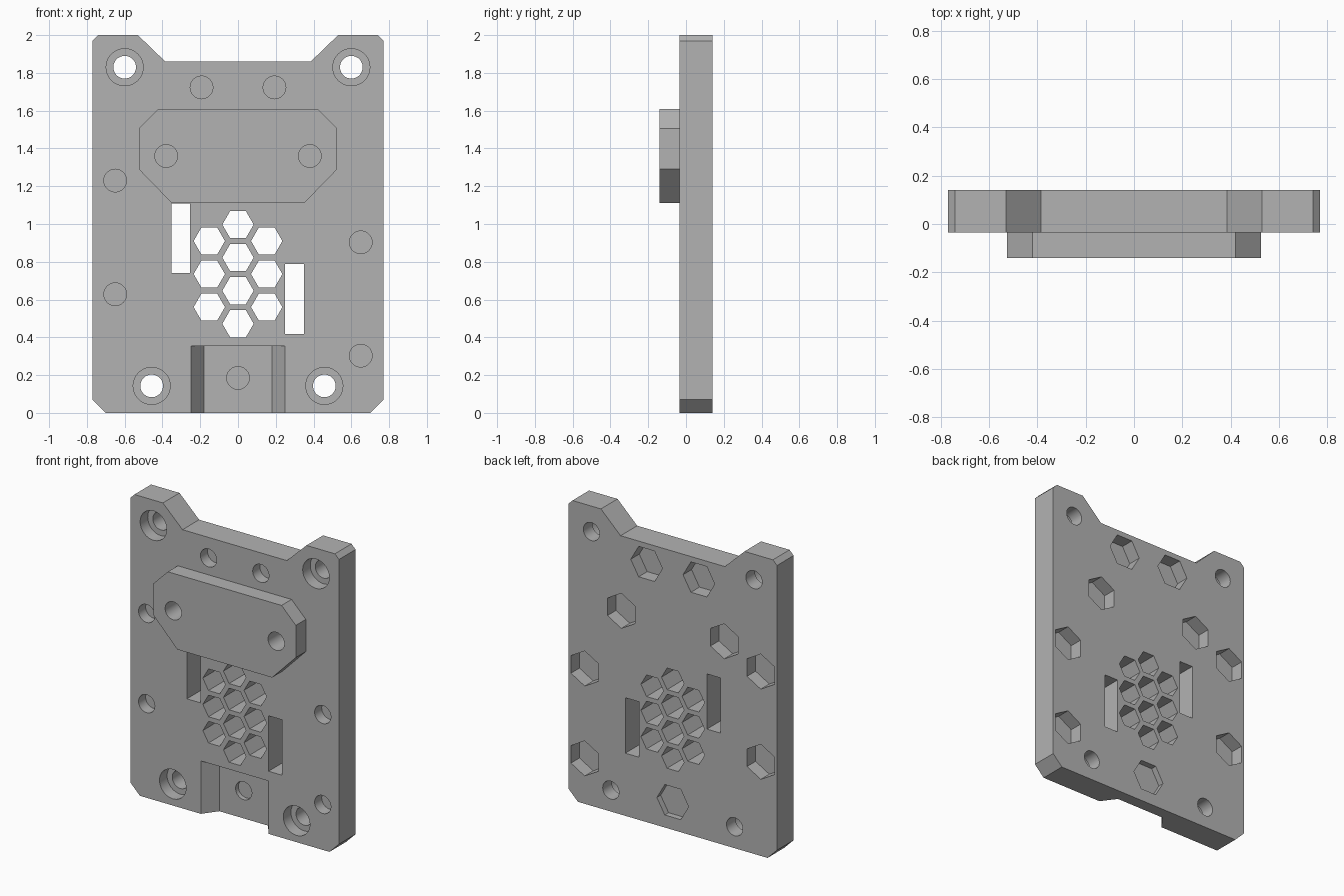
import bpy, bmesh
from math import cos, sin, pi, radians

if "Cube" in bpy.data.objects:
    bpy.data.objects.remove(bpy.data.objects["Cube"])

FRONT, BACK, BLOCK_FRONT = -0.035, 0.14, -0.14
NOTCH_FLOOR = 0.06
POCKET_FLOOR = 0.05
SKIN = 0.01  # thin web left between screw holes and nut pockets

grey = bpy.data.materials.new("grey plastic")
grey.use_nodes = True
grey.diffuse_color = (0.45, 0.45, 0.45, 1)
grey.node_tree.nodes["Principled BSDF"].inputs["Base Color"].default_value = grey.diffuse_color


def prism(bm, outline, y0, y1):
    """Extrude an outline of (x, z) points from y0 to y1."""
    low = [bm.verts.new((x, y0, z)) for x, z in outline]
    high = [bm.verts.new((x, y1, z)) for x, z in outline]
    n = len(outline)
    faces = [bm.faces.new(low), bm.faces.new(high)]
    for i in range(n):
        j = (i + 1) % n
        faces.append(bm.faces.new((low[i], low[j], high[j], high[i])))
    bmesh.ops.recalc_face_normals(bm, faces=faces)


def ring(x, z, r, sides, turn=0.0):
    return [(x + r * cos(turn + 2 * pi * i / sides), z + r * sin(turn + 2 * pi * i / sides))
            for i in range(sides)]


def mirrored(half):
    """Close a right-hand outline with its mirror image."""
    return half + [(-x, z) for x, z in reversed(half)]


def rect(x0, x1, z0, z1):
    return [(x0, z0), (x1, z0), (x1, z1), (x0, z1)]


def make_object(name, bm):
    mesh = bpy.data.meshes.new(name)
    bm.to_mesh(mesh)
    bm.free()
    mesh.materials.append(grey)
    obj = bpy.data.objects.new(name, mesh)
    bpy.context.collection.objects.link(obj)
    return obj


def combine(target, tool, operation):
    """Apply a boolean and drop the tool."""
    mod = target.modifiers.new(operation, "BOOLEAN")
    mod.operation, mod.object, mod.solver = operation, tool, "EXACT"
    mod.use_self = True
    bpy.context.view_layer.objects.active = target
    bpy.ops.object.modifier_apply(modifier=mod.name)
    bpy.data.objects.remove(tool)


# Main plate with chamfered corners and a dip in the top edge
bm = bmesh.new()
prism(bm, mirrored([(0.70, 0), (0.77, 0.07), (0.77, 1.97), (0.74, 2.0),
                    (0.53, 2.0), (0.385, 1.86)]), FRONT, BACK)
plate = make_object("mounting_plate", bm)

# Raised block on the front
bm = bmesh.new()
prism(bm, mirrored([(0.35, 1.11), (0.525, 1.29), (0.525, 1.505), (0.42, 1.61)]),
      BLOCK_FRONT, FRONT + 0.02)
combine(plate, make_object("raised_block", bm), "UNION")

# Bottom notch with sloping sides
bm = bmesh.new()
depth = NOTCH_FLOOR - FRONT
for_each = [(0.25, FRONT), (0.18, NOTCH_FLOOR)]
slope = 0.07 / depth
section = [(-0.25 - slope * 0.02, FRONT - 0.02), (0.25 + slope * 0.02, FRONT - 0.02),
           (0.18, NOTCH_FLOOR), (-0.18, NOTCH_FLOOR)]
verts = [[bm.verts.new((x, y, z)) for x, y in section] for z in (-0.05, 0.353)]
bm.faces.new(verts[0])
bm.faces.new(verts[1])
for i in range(4):
    j = (i + 1) % 4
    bm.faces.new((verts[0][i], verts[0][j], verts[1][j], verts[1][i]))
bmesh.ops.recalc_face_normals(bm, faces=bm.faces)
combine(plate, make_object("notch_cutter", bm), "DIFFERENCE")

# Through openings: corner holes, slots and honeycomb vent
bm = bmesh.new()
corners = [(s * x, z) for x, z in ((0.60, 1.83), (0.457, 0.143)) for s in (-1, 1)]
for x, z in corners:
    prism(bm, ring(x, z, 0.06, 48), -0.3, 0.3)
prism(bm, rect(-0.353, -0.253, 0.74, 1.108), -0.1, 0.3)
prism(bm, rect(0.25, 0.35, 0.418, 0.788), -0.1, 0.3)
pitch = 0.175
vent = [(0, 0.472 + pitch * i) for i in range(4)]
vent += [(s * 0.152, 0.56 + pitch * i) for i in range(3) for s in (-1, 1)]
for x, z in vent:
    prism(bm, ring(x, z, 0.083, 6), -0.3, 0.3)
combine(plate, make_object("opening_cutter", bm), "DIFFERENCE")

# Counterbores, blind screw holes and hexagonal nut pockets
bm = bmesh.new()
for x, z in corners:
    prism(bm, ring(x, z, 0.098, 48), -0.3, FRONT + 0.08)
upright = [(-0.38, 1.36), (0.38, 1.36), (-0.65, 1.23), (-0.65, 0.628),
           (0.65, 0.903), (0.65, 0.303)]
flat = [(-0.193, 1.723), (0.193, 1.723), (0, 0.185)]
for x, z in upright + flat:
    floor = 0.10 if (x, z) == flat[-1] else POCKET_FLOOR
    turn = pi / 6 if (x, z) in upright else 0
    prism(bm, ring(x, z, 0.06, 48), -0.3, floor - SKIN)
    prism(bm, ring(x, z, 0.117, 6, turn), floor, 0.3)
combine(plate, make_object("fastener_cutter", bm), "DIFFERENCE")

# One colour, smooth bores with crisp edges
plate.data.materials.clear()
plate.data.materials.append(grey)
for poly in plate.data.polygons:
    poly.material_index = 0
plate.select_set(True)
bpy.context.view_layer.objects.active = plate
bpy.ops.object.shade_smooth_by_angle(angle=radians(25))
